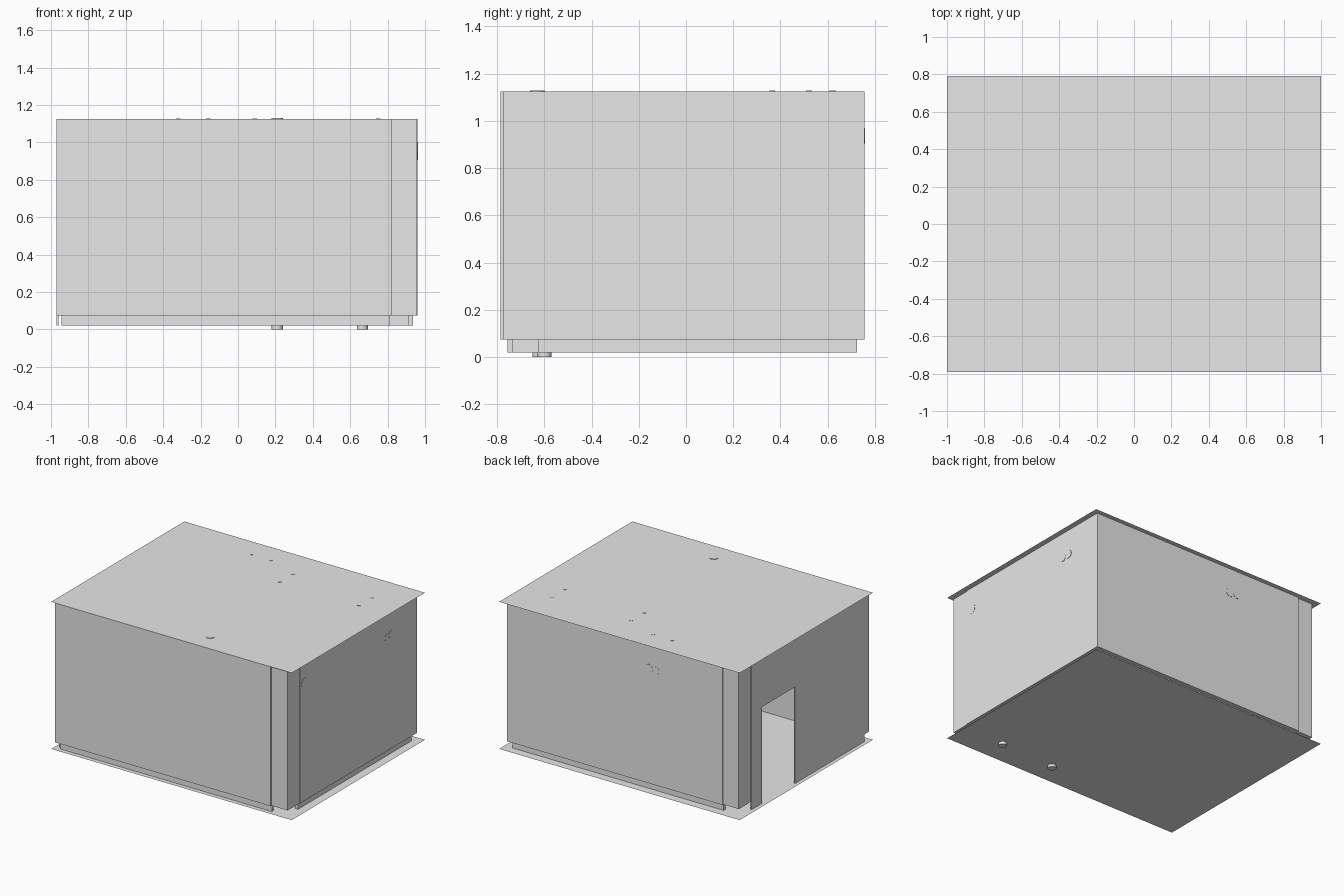
import bpy
import math

cube = bpy.data.objects.get("Cube")
if cube:
    bpy.data.objects.remove(cube, do_unlink=True)

grey = bpy.data.materials.new("light_grey")
grey.use_nodes = True
colour = (0.8, 0.8, 0.8, 1)
grey.diffuse_color = colour
grey.node_tree.nodes["Principled BSDF"].inputs["Base Color"].default_value = colour

FLOOR, CEILING, STEP = 0.02, 1.125, 0.075
TOP = CEILING - 0.001
LEFT, RIGHT, FRONT, BACK = -0.97, 0.96, -0.785, 0.755
THICK, INSET, POST = 0.05, 0.03, 0.14


def finish(name):
    ob = bpy.context.object
    ob.name = name
    ob.data.materials.append(grey)
    return ob


def box(name, x0, x1, y0, y1, z0, z1):
    bpy.ops.mesh.primitive_cube_add(
        size=1, location=((x0 + x1) / 2, (y0 + y1) / 2, (z0 + z1) / 2))
    ob = finish(name)
    ob.scale = (x1 - x0, y1 - y0, z1 - z0)
    return ob


def sheet(name, z):
    bpy.ops.mesh.primitive_plane_add(size=2, location=(0, 0, z))
    ob = finish(name)
    ob.scale = (1, 0.79, 1)


def disc(name, loc, radius, depth, rot=(0, 0, 0)):
    bpy.ops.mesh.primitive_cylinder_add(
        vertices=24, radius=radius, depth=depth, location=loc, rotation=rot)
    finish(name)
    bpy.ops.object.shade_smooth_by_angle()


# Floor and ceiling sheets
sheet("floor", FLOOR)
sheet("ceiling", CEILING)

# Front, back and right walls, each above a recessed plinth
post_right, post_left = RIGHT - POST, LEFT + POST
post_front, post_back = FRONT + POST + 0.01, BACK - POST - 0.01
box("front_wall", LEFT, post_right, FRONT, FRONT + THICK, STEP, TOP)
box("front_plinth", LEFT + 0.025, post_right - 0.01,
    FRONT + INSET, FRONT + THICK, FLOOR, STEP)
box("back_wall", post_left, RIGHT, BACK - THICK, BACK, STEP, TOP)
box("back_plinth", post_left + 0.01, RIGHT - 0.025,
    BACK - THICK, BACK - INSET, FLOOR, STEP)
box("right_wall", RIGHT - THICK, RIGHT, post_front, BACK - THICK, STEP, TOP)
box("right_plinth", RIGHT - THICK, RIGHT - 0.025,
    post_front + 0.01, BACK - INSET, FLOOR, STEP)

# Thin left wall around the doorway
DOOR_FRONT, DOOR_BACK, DOOR_TOP = 0.09, 0.485, 0.745
inner = LEFT + 0.01
box("left_wall_front", LEFT, inner, FRONT + THICK, DOOR_FRONT, FLOOR, TOP)
box("left_wall_back", LEFT, inner, DOOR_BACK, post_back, FLOOR, TOP)
box("door_lintel", LEFT, inner, DOOR_FRONT, DOOR_BACK, DOOR_TOP, TOP)

# Corner posts, set back slightly from the walls
box("front_right_post", post_right, RIGHT - 0.005,
    FRONT + 0.01, post_front, STEP, TOP)
box("back_left_post", LEFT + 0.01, post_left,
    post_back, BACK - 0.01, STEP, TOP)

# Ceiling lights hanging inside
for x in (-0.55, 0.3):
    for y in (-0.46, 0.3):
        box("ceiling_light", x - 0.11, x + 0.11, y - 0.035, y + 0.035,
            CEILING - 0.02, TOP)

# Roof fittings
for x, y in ((-0.32, 0.62), (-0.16, 0.62), (0.09, 0.52),
             (0.09, 0.365), (0.75, 0.365), (0.75, 0.52)):
    disc("roof_fitting", (x, y, CEILING), 0.012, 0.006)
disc("roof_vent", (0.21, -0.63, CEILING), 0.03, 0.008)

# Pipe sleeves on the right and back walls
quarter = math.pi / 2
for y, z, r in ((0.395, 0.93, 0.024), (0.45, 0.935, 0.03), (-0.58, 0.96, 0.038)):
    disc("right_sleeve", (RIGHT, y, z), r, 0.004, (0, quarter, 0))
for x, r in ((-0.22, 0.032), (-0.28, 0.026)):
    disc("back_sleeve", (x, BACK, 0.937), r, 0.004, (quarter, 0, 0))

# Floor drains
for x, y in ((0.21, -0.62), (0.665, -0.6)):
    disc("floor_drain", (x, y, FLOOR / 2), 0.03, FLOOR)
